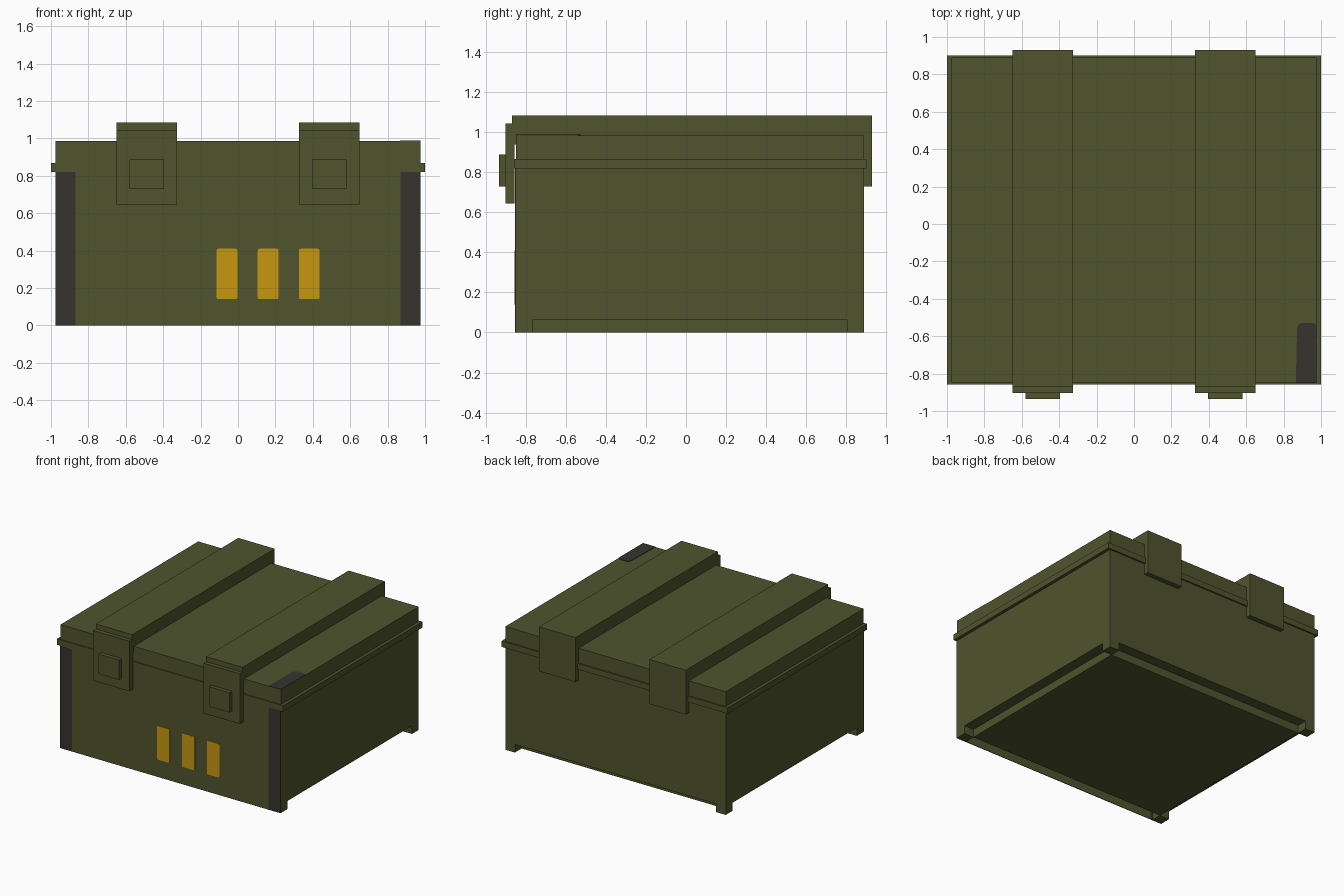
import bpy, bmesh, math

if "Cube" in bpy.data.objects:
    bpy.data.objects.remove(bpy.data.objects["Cube"])


def material(name, rgb):
    m = bpy.data.materials.new(name)
    m.diffuse_color = (*rgb, 1)
    m.use_nodes = True
    m.node_tree.nodes["Principled BSDF"].inputs["Base Color"].default_value = m.diffuse_color
    return m


OLIVE = material("olive paint", (0.080, 0.089, 0.027))
DARK = material("dark wear", (0.037, 0.034, 0.028))
YELLOW = material("yellow marking", (0.565, 0.314, 0.005))


def finish(name, bm, mat):
    bmesh.ops.recalc_face_normals(bm, faces=bm.faces)
    me = bpy.data.meshes.new(name)
    bm.to_mesh(me)
    bm.free()
    me.materials.append(mat)
    ob = bpy.data.objects.new(name, me)
    bpy.context.collection.objects.link(ob)
    return ob


def box(name, x0, x1, y0, y1, z0, z1, mat=OLIVE):
    bm = bmesh.new()
    bmesh.ops.create_cube(bm, size=1)
    for v in bm.verts:
        v.co = (x0 + (v.co.x + .5) * (x1 - x0),
                y0 + (v.co.y + .5) * (y1 - y0),
                z0 + (v.co.z + .5) * (z1 - z0))
    return finish(name, bm, mat)


def prism(name, points, offset, mat):
    """Extrude a closed outline by an offset vector."""
    bm = bmesh.new()
    face = bm.faces.new([bm.verts.new(p) for p in points])
    out = bmesh.ops.extrude_face_region(bm, geom=[face])
    bmesh.ops.translate(bm, vec=offset,
                        verts=[g for g in out["geom"] if isinstance(g, bmesh.types.BMVert)])
    return finish(name, bm, mat)


W, YF, YB = 0.975, -0.85, 0.89     # half width, front and back of the body
FOOT, NOTCH = 0.085, 0.065

# Body, recessed base and corner feet
box("body", -W, W, YF, YB, NOTCH, 0.82)
box("base", -W + FOOT, W - FOOT, YF + FOOT, YB - FOOT, 0, NOTCH)
for s in (-1, 1):
    xs = sorted((s * W, s * (W - FOOT)))
    box("front_foot", *xs, YF, YF + FOOT, 0, NOTCH)
    box("back_foot", *xs, YB - FOOT, YB, 0, NOTCH)

# Front panel with worn dark corners
box("front_panel", -0.87, 0.87, YF - 0.005, YF, 0, 0.82)
for s in (-1, 1):
    box("front_corner", *sorted((s * 0.87, s * W)), YF - 0.005, YF, 0, 0.82, DARK)

# Rim and lid
box("rim", -1, 1, -0.858, 0.902, 0.82, 0.867)
box("lid", -W, W, YF, YB, 0.867, 0.985)

# Worn patch on the lid corner
prism("lid_patch",
      [(x, y, 0.985) for x, y in ((0.865, YF), (W, YF), (W, -0.54), (0.955, -0.528),
                                  (0.90, -0.528), (0.88, -0.536), (0.872, -0.56))],
      (0, 0, 0.003), DARK)

# Yellow markings with rounded corners
for x0 in (-0.115, 0.105, 0.325):
    r, x1, z0, z1 = 0.01, x0 + 0.112, 0.14, 0.41
    pts = []
    for i, (cx, cz) in enumerate(((x1 - r, z1 - r), (x0 + r, z1 - r),
                                  (x0 + r, z0 + r), (x1 - r, z0 + r))):
        for k in range(3):
            a = math.radians(90 * i + 45 * k)
            pts.append((cx + r * math.cos(a), YF - 0.005, cz + r * math.sin(a)))
    prism("marking", pts, (0, -0.003, 0), YELLOW)

# Straps over the lid, with hinge flap behind and latch in front
for s in (-1, 1):
    c = s * 0.488
    x0, x1 = c - 0.161, c + 0.161
    profile = ((-0.87, 0.94), (-0.87, 1.085), (0.93, 1.085), (0.93, 0.73),
               (YB, 0.73), (YB, 0.985), (YF, 0.985), (YF, 0.94))
    prism("strap", [(x0, y, z) for y, z in profile], (x1 - x0, 0, 0), OLIVE)
    box("latch_plate", x0, x1, -0.903, -0.858, 0.645, 1.045)
    box("latch_button", c - 0.092, c + 0.092, -0.935, -0.903, 0.73, 0.888)
